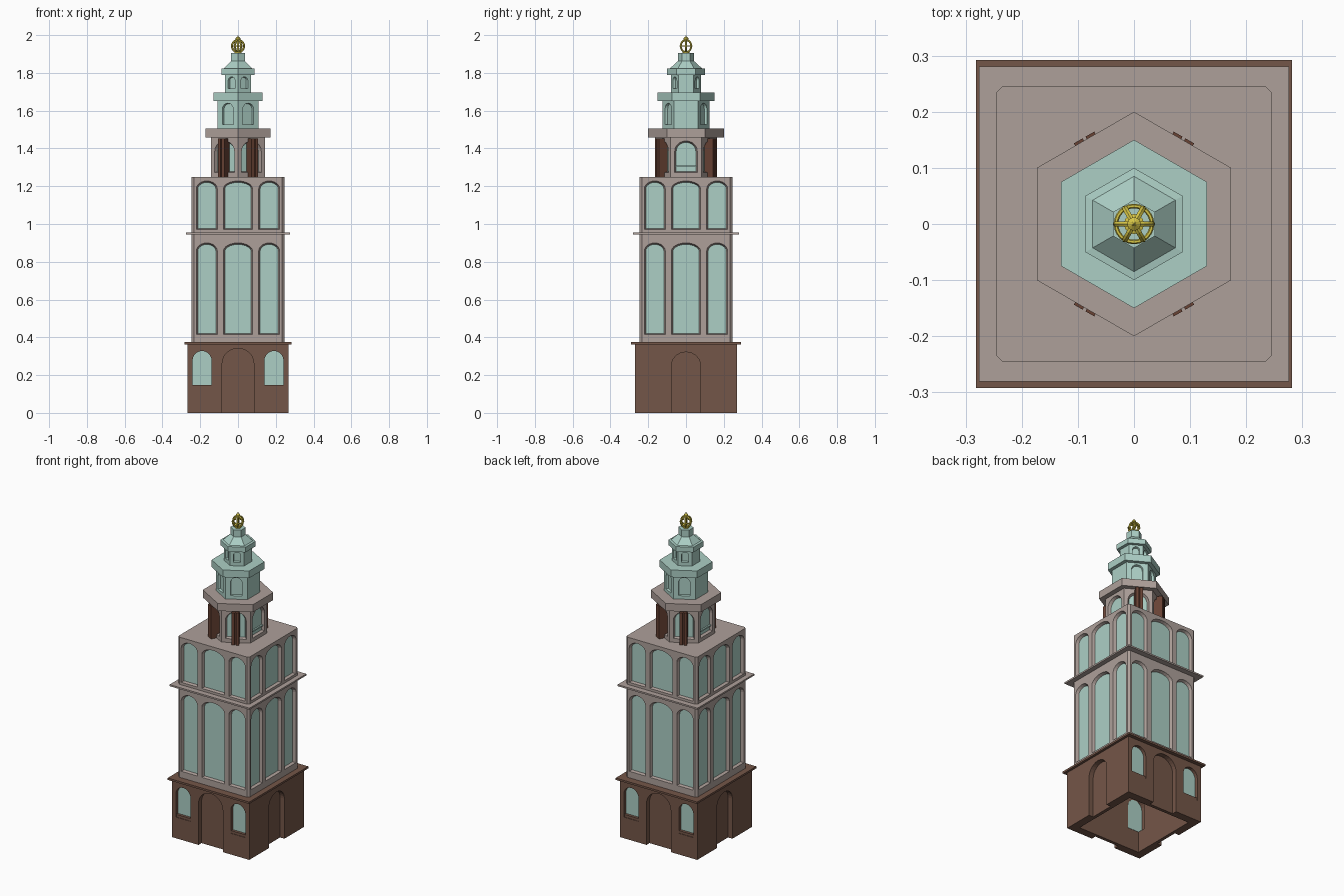
import bpy, bmesh, math
from mathutils import Vector

if "Cube" in bpy.data.objects:
    bpy.data.objects.remove(bpy.data.objects["Cube"])


def material(name, r, g, b):
    lin = lambda c: ((c / 255 + 0.055) / 1.055) ** 2.4
    m = bpy.data.materials.new(name)
    m.diffuse_color = (lin(r), lin(g), lin(b), 1)
    m.use_nodes = True
    m.node_tree.nodes["Principled BSDF"].inputs["Base Color"].default_value = m.diffuse_color
    return m


BRICK = material("brown brick", 116, 86, 72)
STONE = material("pale stone", 174, 160, 154)
COPPER = material("green copper", 172, 207, 197)
WOOD = material("dark wood", 104, 66, 52)
GOLD = material("gold", 215, 198, 70)


def finish(bm, name, mat):
    bmesh.ops.recalc_face_normals(bm, faces=bm.faces)
    me = bpy.data.meshes.new(name)
    bm.to_mesh(me)
    bm.free()
    ob = bpy.data.objects.new(name, me)
    bpy.context.collection.objects.link(ob)
    me.materials.append(mat)
    return ob


def loft(bm, loops):
    """Closed solid through a list of equal-length point loops."""
    rings = [[bm.verts.new(p) for p in lp] for lp in loops]
    n = len(rings[0])
    for a, b in zip(rings, rings[1:]):
        for i in range(n):
            bm.faces.new((a[i], a[(i + 1) % n], b[(i + 1) % n], b[i]))
    bm.faces.new(rings[0])
    bm.faces.new(rings[-1])


def rect(hx, hy, z, c=0.0):
    if c == 0:
        return [(-hx, -hy, z), (hx, -hy, z), (hx, hy, z), (-hx, hy, z)]
    return [(-hx + c, -hy, z), (hx - c, -hy, z), (hx, -hy + c, z), (hx, hy - c, z),
            (hx - c, hy, z), (-hx + c, hy, z), (-hx, hy - c, z), (-hx, -hy + c, z)]


def box(name, hx, hy, z0, z1, mat, c=0.0):
    bm = bmesh.new()
    loft(bm, [rect(hx, hy, z0, c), rect(hx, hy, z1, c)])
    return finish(bm, name, mat)


def hexa(name, profile, mat):
    """Six-sided tier from (radius, height) pairs, corners on +-y."""
    bm = bmesh.new()
    loft(bm, [[(r * math.sin(k * math.pi / 3), r * math.cos(k * math.pi / 3), z)
               for k in range(6)] for r, z in profile])
    return finish(bm, name, mat)


def arch(u, half, z0, spring, top, n=10):
    pts = [(u - half, z0), (u + half, z0)]
    return pts + [(u + half * math.cos(i * math.pi / n),
                   spring + (top - spring) * math.sin(i * math.pi / n)) for i in range(n + 1)]


def block(bm, deg, front, back, d0, d1):
    """Solid between two (u, z) outlines on the wall facing deg, at distances d0, d1."""
    a = math.radians(deg)
    n, t = Vector((math.cos(a), math.sin(a), 0)), Vector((-math.sin(a), math.cos(a), 0))
    loft(bm, [[n * d + t * u + Vector((0, 0, z)) for u, z in o]
              for o, d in ((front, d0), (back, d1))])


def cut(ob, bm):
    cutter = finish(bm, "cutter", ob.data.materials[0])
    cutter.hide_render = True
    m = ob.modifiers.new("cut", 'BOOLEAN')
    m.object, m.operation, m.solver = cutter, 'DIFFERENCE', 'EXACT'
    bpy.context.view_layer.objects.active = ob
    bpy.ops.object.modifier_apply(modifier="cut")
    bpy.data.objects.remove(cutter)


def arches(cuts, panes, deg, d, depth, u, half, z0, spring, top, b=0.008):
    """Splayed arched recess with an optional thin pane at its back."""
    back = arch(u, half - b, z0 + b, spring, top - b)
    wide = arch(u, half, z0, spring, top)
    block(cuts, deg, arch(u, half + b / 2, z0, spring, top + b / 2), back, d + 0.01, d - depth)
    if panes:
        block(panes, deg, wide if b == 0 else back, back, d - depth + 0.003, d - depth - 0.003)


SIDES = (0, 90, 180, 270)

# Brick base: hollow underneath, door niche on each side, windows front and back
base = box("brick_base", 0.267, 0.27, 0, 0.368, BRICK)
hollow = bmesh.new()
loft(hollow, [rect(0.217, 0.22, -0.1), rect(0.217, 0.22, 0.35)])
cut(base, hollow)
cuts, panes, sills = bmesh.new(), bmesh.new(), bmesh.new()
for deg in SIDES:
    facing_y = deg in (90, 270)
    d = 0.27 if facing_y else 0.267
    half, spring, top = (0.084, 0.26, 0.342) if facing_y else (0.077, 0.25, 0.322)
    door = arch(0, half, -0.02, spring, top, 14)
    block(cuts, deg, door, door, d + 0.02, d - 0.03)
    if facing_y:
        for u in (-0.19, 0.19):
            o = arch(u, 0.051, 0.132, 0.275, 0.328)
            block(cuts, deg, o, o, d + 0.02, d - 0.1)
            block(panes, deg, o, o, d - 0.02, d - 0.052)
            s = [(u - 0.05, 0.13), (u + 0.05, 0.13), (u + 0.05, 0.148), (u - 0.05, 0.148)]
            block(sills, deg, s, s, d - 0.003, d - 0.04)
cut(base, cuts)
finish(panes, "base_windows", COPPER)
finish(sills, "base_window_sills", BRICK)
box("base_ceiling", 0.217, 0.22, 0.345, 0.352, STONE)
box("base_cornice", 0.282, 0.292, 0.362, 0.374, BRICK)

# Square stone shaft with two storeys of three arched windows per side
shaft = box("stone_shaft", 0.246, 0.246, 0.374, 1.25, STONE, 0.012)
cuts, panes = bmesh.new(), bmesh.new()
for deg in SIDES:
    for z0, spring, top in ((0.412, 0.855, 0.9), (0.968, 1.185, 1.228)):
        for u, half in ((-0.165, 0.056), (0, 0.078), (0.165, 0.056)):
            arches(cuts, panes, deg, 0.246, 0.02, u, half, z0, spring, top)
cut(shaft, cuts)
finish(panes, "shaft_windows", COPPER)
box("shaft_ledge", 0.276, 0.281, 0.945, 0.955, STONE)

# Six-sided stone belfry with windows, and shutters on the four slanted sides
belfry = hexa("stone_belfry", [(0.165, 1.25), (0.165, 1.46)], STONE)
cuts, panes, shutters = bmesh.new(), bmesh.new(), bmesh.new()
for deg in range(0, 360, 60):
    arches(cuts, panes, deg, 0.143, 0.02, 0, 0.06, 1.27, 1.385, 1.44)
    if deg % 180:
        for u0, u1, d in ((-0.021, -0.003, 0.178), (-0.003, 0.003, 0.17), (0.003, 0.021, 0.178)):
            o = [(u0, 1.25), (u1, 1.25), (u1, 1.452), (u0, 1.452)]
            block(shutters, deg, o, o, d, 0.122)
    else:
        o = [(-0.055, 1.303), (0.055, 1.303), (0.055, 1.311), (-0.055, 1.311)]
        block(panes, deg, o, o, 0.135, 0.122)
cut(belfry, cuts)
finish(panes, "belfry_windows", COPPER)
finish(shutters, "belfry_shutters", WOOD)
hexa("belfry_parapet", [(0.2, 1.458), (0.2, 1.505)], STONE)

# Copper lanterns with niches on the slanted sides
for name, r, z0, z1, half in (("lower_lantern", 0.125, 1.505, 1.652, 0.034),
                              ("upper_lantern", 0.079, 1.695, 1.792, 0.021)):
    tier = hexa(name, [(r, z0), (r, z1)], COPPER)
    cuts = bmesh.new()
    for deg in (60, 120, 240, 300):
        arches(cuts, None, deg, r * 0.866, 0.014, 0, half, z0 + 0.02, z1 - half - 0.012,
               z1 - 0.012, 0.003)
    cut(tier, cuts)
hexa("lower_lantern_parapet", [(0.15, 1.65), (0.15, 1.695)], COPPER)
hexa("spire_roof", [(0.1, 1.79), (0.1, 1.822), (0.085, 1.824), (0.043, 1.862), (0.043, 1.905)],
     COPPER)

# Gold finial: open globe of hoops on a rod with a pointed ball
def hoop(name, radius, tube, rot):
    bpy.ops.mesh.primitive_torus_add(major_segments=24, minor_segments=6, major_radius=radius,
                                     minor_radius=tube, location=(0, 0, 1.942), rotation=rot)
    ob = bpy.context.object
    ob.name = name
    ob.data.materials.append(GOLD)


for k in range(3):
    hoop("globe_hoop", 0.032, 0.0055, (math.pi / 2, 0, k * math.pi / 3))
hoop("globe_equator", 0.032, 0.004, (0, 0, 0))
bm = bmesh.new()
prof = [(0.018, 1.9), (0.018, 1.91), (0.005, 1.914), (0.005, 1.97), (0.012, 1.977),
        (0.012, 1.985), (0.004, 1.991), (0.001, 2.0)]
loft(bm, [[(r * math.cos(k * math.pi / 6), r * math.sin(k * math.pi / 6), z)
           for k in range(12)] for r, z in prof])
finish(bm, "finial_rod", GOLD)
